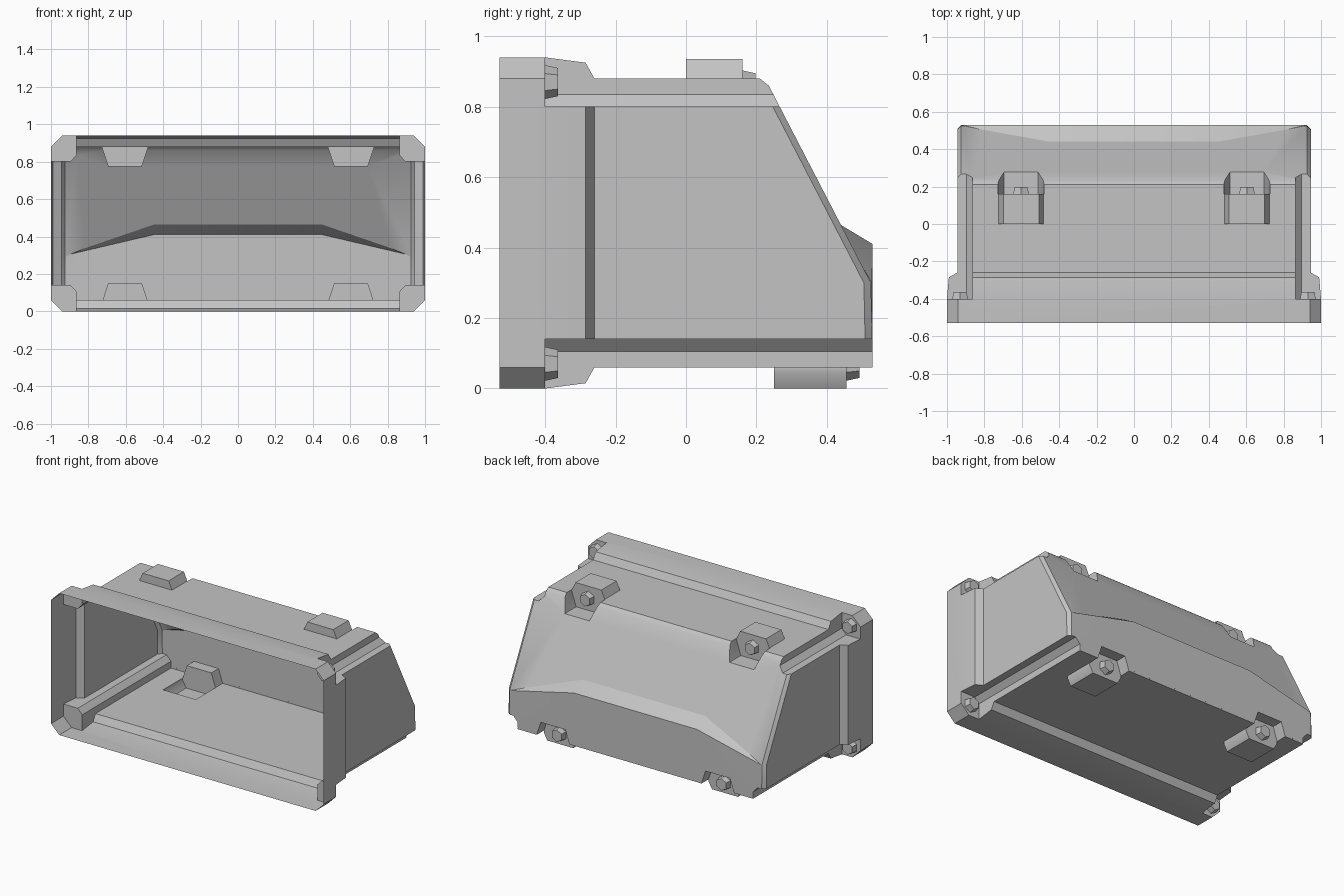
import bpy, bmesh, math
from mathutils import Matrix

cube = bpy.data.objects.get("Cube")
if cube:
    bpy.data.objects.remove(cube, do_unlink=True)

grey = bpy.data.materials.new("plain_grey")
grey.use_nodes = True
colour = (0.55, 0.55, 0.55, 1)
grey.diffuse_color = colour
grey.node_tree.nodes["Principled BSDF"].inputs["Base Color"].default_value = colour


def make_object(name, bm):
    mesh = bpy.data.meshes.new(name)
    bmesh.ops.recalc_face_normals(bm, faces=bm.faces)
    bm.to_mesh(mesh)
    bm.free()
    obj = bpy.data.objects.new(name, mesh)
    bpy.context.collection.objects.link(obj)
    mesh.materials.append(grey)
    return obj


def hull(name, points):
    """Convex block around the points, with flat areas merged."""
    bm = bmesh.new()
    for p in points:
        bm.verts.new(p)
    res = bmesh.ops.convex_hull(bm, input=bm.verts)
    loose = [v for v in bm.verts if not v.link_faces]
    bmesh.ops.delete(bm, geom=loose, context='VERTS')
    bmesh.ops.dissolve_limit(bm, angle_limit=math.radians(0.5),
                             verts=bm.verts, edges=bm.edges)
    return make_object(name, bm)


def prism(name, profile, y0, y1):
    """Extrude an x-z profile along y."""
    return hull(name, [(x, y, z) for x, z in profile for y in (y0, y1)])


def select_only(obj):
    bpy.ops.object.select_all(action='DESELECT')
    obj.select_set(True)
    bpy.context.view_layer.objects.active = obj


def combine(target, tool, operation):
    mod = target.modifiers.new("combine", 'BOOLEAN')
    mod.operation = operation
    mod.solver = 'EXACT'
    mod.object = tool
    select_only(target)
    bpy.ops.object.modifier_apply(modifier=mod.name)
    bpy.data.objects.remove(tool, do_unlink=True)


MID = 0.47      # middle height of the housing
SIDES = (-1, 1)

# Front flange, with chamfered corners, stepping in to the body
rings = [(-0.53, 1.0, 0.47), (-0.40, 1.0, 0.47),
         (-0.285, 0.99, 0.455), (-0.26, 0.945, 0.41)]
points = []
for y, w, h in rings:
    for sx in SIDES:
        for sz in SIDES:
            points += [(sx * w, y, MID + sz * (h - 0.06)),
                       (sx * (w - 0.06), y, MID + sz * h)]
housing = hull("housing", points)

# Body with a sloping back and chamfered back edges
side = [(-0.5, 0.06), (-0.5, 0.88), (0.205, 0.88), (0.505, 0.30), (0.51, 0.06)]
middle = [(0.21, 0.88), (0.235, 0.86), (0.525, 0.30), (0.53, 0.06)]
points = [(s * x, y, z) for s in SIDES
          for x, outline in ((0.945, side), (0.925, middle))
          for y, z in outline]
combine(housing, hull("body", points), 'UNION')

# Shallow bulge low on the back
half = [(0.45, 0.425, 0.473), (0.45, 0.53, 0.41), (0.92, 0.528, 0.30),
        (0.92, 0.53, 0.07), (0.8, 0.45, 0.10)]
combine(housing, hull("bulge", [(s * x, y, z) for s in SIDES for x, y, z in half]), 'UNION')

# Mounting pads, top and bottom: x, wall y, pad front y, centre z, outward sign
mounts = [(sx * 0.604, *m) for sx in SIDES
          for m in ((0.16, 0.0, 0.855, 1), (0.455, 0.25, 0.07, -1))]
for x, wall, front, zc, out in mounts:
    pad = [(x + s * w, zc + out * z) for s in SIDES
           for w, z in ((0.12, -0.02), (0.12, 0.025), (0.095, 0.08 if out > 0 else 0.07))]
    combine(housing, prism("pad", pad, front, wall + 0.05), 'UNION')

# Bolt pockets behind each pad
for x, wall, front, zc, out in mounts:
    pocket = [(x + s * w, zc + out * z) for s in SIDES
              for w, z in ((0.09, -0.08), (0.123, 0.02), (0.123, 0.2))]
    combine(housing, prism("pocket", pocket, wall, 0.8), 'DIFFERENCE')

# Corner channels running from the flange to the back
for sx in SIDES:
    for sz in SIDES:
        channel = [(0.863, 0.6), (0.863, 0.365), (0.895, 0.33), (1.1, 0.33), (1.1, 0.6)]
        channel = [(sx * x, MID + sz * z) for x, z in channel]
        combine(housing, prism("channel", channel, -0.40, 0.8), 'DIFFERENCE')

# Open the front so the housing is a thin shell
bm = bmesh.new()
bm.from_mesh(housing.data)
front_faces = [f for f in bm.faces if all(v.co.y < -0.525 for v in f.verts)]
bmesh.ops.delete(bm, geom=front_faces, context='FACES')
bm.to_mesh(housing.data)
bm.free()
housing.data.materials.clear()
housing.data.materials.append(grey)
for poly in housing.data.polygons:
    poly.material_index = 0
select_only(housing)
bpy.ops.object.shade_smooth_by_angle(angle=math.radians(30))


def bolt(name, x, y, z):
    """Tapered six-sided bolt head pointing backwards."""
    bm = bmesh.new()
    bmesh.ops.create_cone(bm, cap_ends=True, segments=6,
                          radius1=0.048, radius2=0.040, depth=0.037)
    bmesh.ops.transform(bm, verts=bm.verts,
                        matrix=Matrix.Translation((x, y + 0.0185, z))
                        @ Matrix.Rotation(-math.pi / 2, 4, 'X'))
    make_object(name, bm)


# Bolts in the corners and in the pad pockets
for sx in SIDES:
    for sz in SIDES:
        bolt("corner_bolt", sx * 0.93, -0.40, MID + sz * 0.4)
for x, wall, front, zc, out in mounts:
    bolt("pad_bolt", x, wall, zc)
